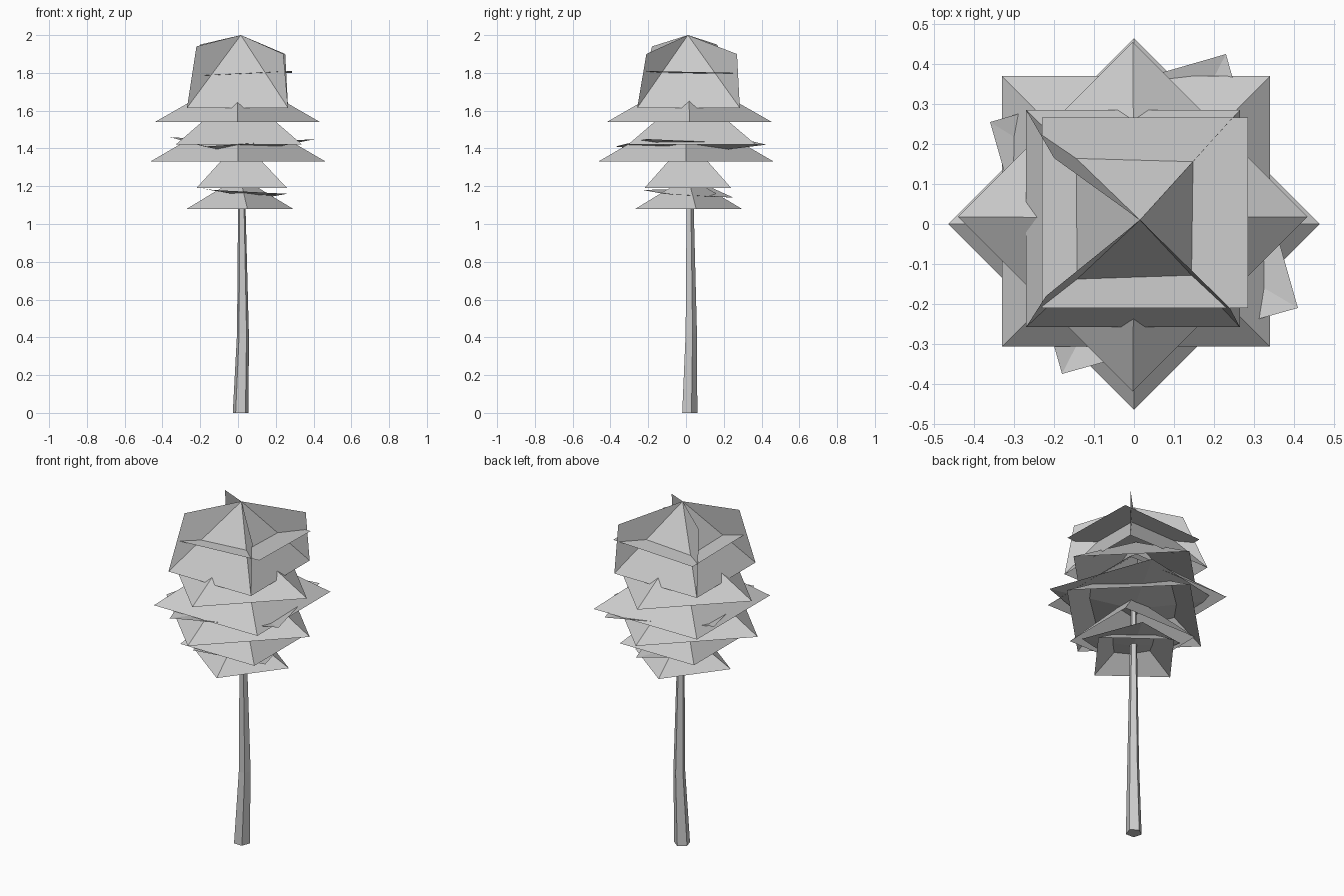
import bpy, math
from mathutils import Vector

if "Cube" in bpy.data.objects:
    bpy.data.objects.remove(bpy.data.objects["Cube"])


def make(name, verts, faces):
    me = bpy.data.meshes.new(name)
    me.from_pydata([tuple(v) for v in verts], [], faces)
    me.update()
    ob = bpy.data.objects.new(name, me)
    bpy.context.collection.objects.link(ob)
    return ob


def tent(name, apex, corners):
    """Open four-sided leaf sheet rising (or sinking) to one point."""
    make(name, [apex] + corners, [(0, i + 1, (i + 1) % 4 + 1) for i in range(4)])


def box_corners(x0, x1, y0, y1, z):
    return [(x0, y0, z), (x1, y0, z), (x1, y1, z), (x0, y1, z)]


def turned_corners(cx, cy, r, deg, z):
    return [(cx + r * math.cos(math.radians(deg + 90 * i)),
             cy + r * math.sin(math.radians(deg + 90 * i)), z) for i in range(4)]


# Bent, tapering five-sided trunk
rings = [(0.014, 0.016, 0, 0.044), (0.026, 0.025, 0.42, 0.033),
         (0.02, 0.02, 1.08, 0.021), (0.015, 0.015, 1.62, 0.012)]
n = 5
verts = [(x + r * math.cos(2 * math.pi * i / n + 0.3),
          y + r * math.sin(2 * math.pi * i / n + 0.3), z)
         for x, y, z, r in rings for i in range(n)]
faces = [(k * n + i, k * n + (i + 1) % n, (k + 1) * n + (i + 1) % n, (k + 1) * n + i)
         for k in range(len(rings) - 1) for i in range(n)]
faces.append(tuple(reversed(range(n))))
make("trunk", verts, faces)

# Stacked leaf tents, bottom to top
tent("leaf_tier_1", (0.01, 0.01, 1.25), turned_corners(0.01, 0.014, 0.285, 8, 1.08))
tent("leaf_tier_2", (0.015, 0.01, 1.45), box_corners(-0.22, 0.26, -0.22, 0.24, 1.19))
tent("leaf_tier_3", (0, 0, 1.60), turned_corners(0, 0, 0.465, 0, 1.33))
tent("leaf_tier_4", (0.005, 0.03, 1.71), box_corners(-0.33, 0.34, -0.307, 0.37, 1.42))
tent("leaf_tier_5", (0, 0.015, 1.79), turned_corners(-0.003, 0.018, 0.437, 0, 1.54))
apex = (0.015, 0.01, 2.0)
base = box_corners(-0.27, 0.265, -0.258, 0.285, 1.615)
tent("leaf_crown", apex, base)

# Flat leaf sheets poking out between the tents
tent("leaf_sheet_low", (0.015, 0.01, 1.15),
     [(-0.13, -0.23, 1.18), (0.26, -0.12, 1.16), (0.15, 0.25, 1.14), (-0.2, 0.14, 1.19)])
tent("leaf_sheet_middle", (0.02, 0.02, 1.37),
     [(-0.18, -0.375, 1.41), (0.41, -0.21, 1.45), (0.23, 0.425, 1.42), (-0.36, 0.255, 1.46)])
make("leaf_sheet_high",
     [(-0.23, -0.21, 1.785), (0.285, -0.21, 1.81), (0.285, 0.267, 1.80), (-0.23, 0.267, 1.78)],
     [(0, 1, 2, 3)])

# Upright fins along the crown ridges
tips = [(-0.22, -0.18, 1.94), (0.24, -0.21, 1.90), (0.25, 0.27, 1.90), (-0.2, 0.165, 1.95)]
for i, tip in enumerate(tips):
    make("crown_fin_%d" % (i + 1), [apex, tip, base[i]], [(0, 1, 2)])
